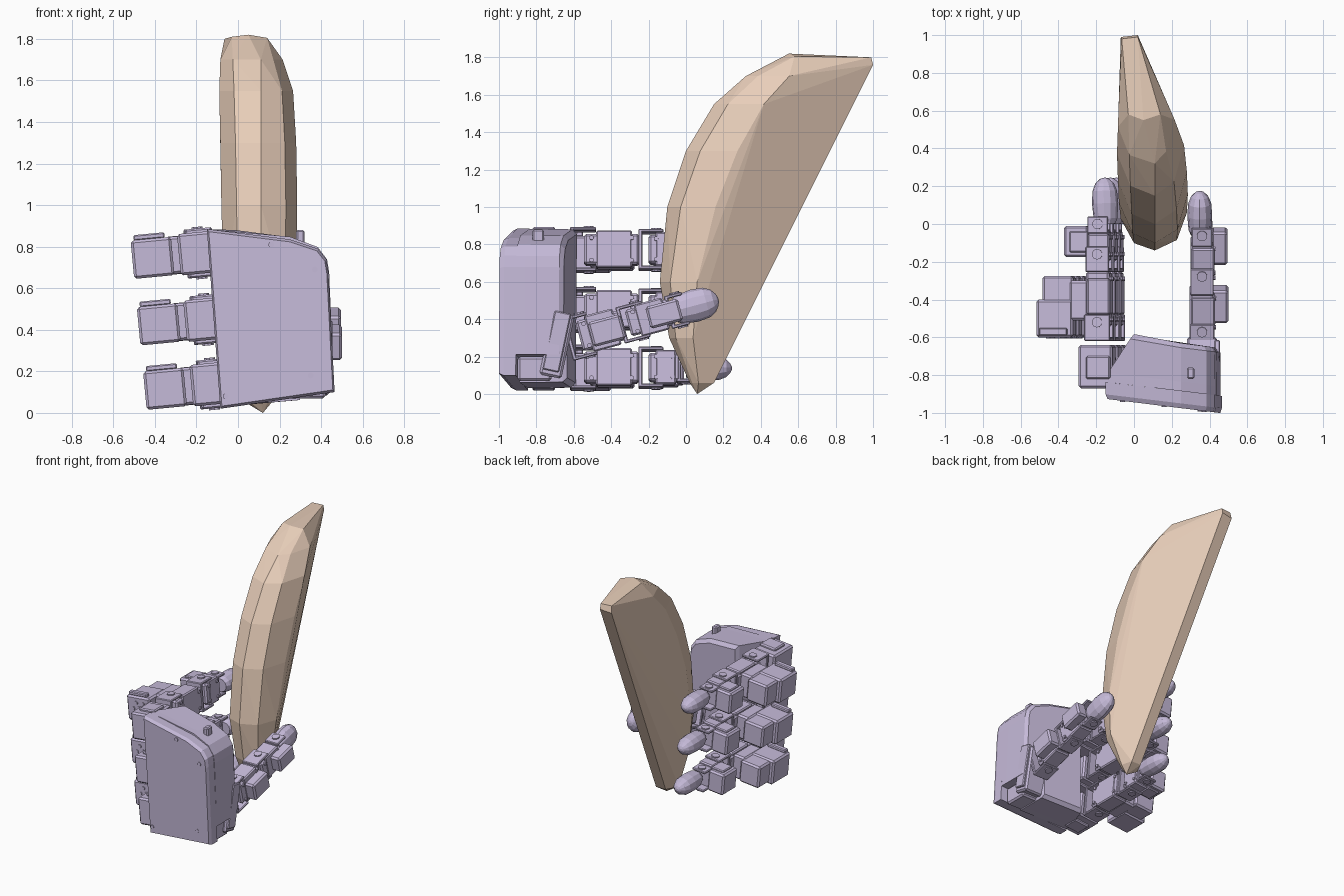
import bpy, bmesh
from math import sin, cos, pi, radians
from mathutils import Matrix, Vector

if "Cube" in bpy.data.objects:
    bpy.data.objects.remove(bpy.data.objects["Cube"])


def material(name, col):
    m = bpy.data.materials.new(name)
    m.diffuse_color = (*col, 1)
    m.use_nodes = True
    m.node_tree.nodes["Principled BSDF"].inputs["Base Color"].default_value = m.diffuse_color
    return m


LILAC = material("lilac_shell", (0.56, 0.49, 0.69))
TAN = material("tan_body", (0.81, 0.62, 0.49))


def finish(name, bm, mat, frame=Matrix()):
    bmesh.ops.recalc_face_normals(bm, faces=bm.faces)
    me = bpy.data.meshes.new(name)
    bm.to_mesh(me)
    bm.free()
    ob = bpy.data.objects.new(name, me)
    ob.matrix_world = frame
    me.materials.append(mat)
    bpy.context.collection.objects.link(ob)
    return ob


def box(name, x, y, z, frame=Matrix(), bevel=0.012):
    """Bevelled block given as min/max ranges."""
    bm = bmesh.new()
    bmesh.ops.create_cube(bm, size=1)
    for v in bm.verts:
        v.co = Vector([(a + b) / 2 + c * abs(b - a) for (a, b), c in zip((x, y, z), v.co)])
    if bevel:
        bmesh.ops.bevel(bm, geom=bm.edges[:], offset=bevel, segments=1, affect='EDGES')
    return finish(name, bm, LILAC, frame)


def disc(name, at, r, depth, axis, frame):
    bm = bmesh.new()
    rot = {'y': Matrix.Rotation(pi / 2, 4, 'X'), 'x': Matrix.Rotation(pi / 2, 4, 'Y'), 'z': Matrix()}[axis]
    bmesh.ops.create_cone(bm, cap_ends=True, segments=10, radius1=r, radius2=r, depth=depth,
                          matrix=Matrix.Translation(at) @ rot)
    return finish(name, bm, LILAC, frame)


def loft(name, rings, mat, frame=Matrix()):
    """Skin a list of equal-length point rings and cap both ends."""
    bm = bmesh.new()
    vs = [[bm.verts.new(p) for p in r] for r in rings]
    n = len(vs[0])
    for a, b in zip(vs, vs[1:]):
        for i in range(n):
            bm.faces.new((a[i], a[(i + 1) % n], b[(i + 1) % n], b[i]))
    bm.faces.new(vs[0])
    bm.faces.new(vs[-1])
    return finish(name, bm, mat, frame)


def fork(name, y0, y1, h, w, frame, web=True):
    """U-shaped bracket: cheek plates above and below, joined by a web at y0."""
    for s in (-1, 1):
        box(name + "_cheek", (-w, w), (y0, y1), sorted((s * h, s * (h - 0.018))), frame, 0.005)
        disc(name + "_pivot", (0, y1 - 0.04, s * h), 0.028, 0.016, 'z', frame)
    if web:
        box(name + "_web", (-w, w), (y0, y0 + 0.022), (-h, h), frame, 0.005)


def fingertip(name, y0, y1, w, h, frame):
    prof = [(0, .72), (.12, .9), (.45, 1), (.72, .93), (.88, .7), (.97, .36), (1, .12)]
    rings = [[(w * r * cos(i * pi / 6), y0 + t * (y1 - y0), h * r * sin(i * pi / 6)) for i in range(12)]
             for t, r in prof]
    loft(name, rings, LILAC, frame)


# ---- held wedge-shaped body: convex hull of tapering sections ----
bm = bmesh.new()
sections = [(.06, .02, .15, .02, .17), (.3, -.09, .265, -.03, .25), (.6, -.14, .415, -.07, .28),
            (1.0, -.1, .615, -.08, .285), (1.3, .0, .765, -.085, .28), (1.55, .15, .89, -.09, .265),
            (1.7, .32, .965, -.085, .215)]
for z, yf, yb, xl, xr in sections:
    d, t = yb - yf, z / 1.75
    pts = [(.11, yf), (xl + (xr - xl) * .2, yf + .07 * d), (xr - (xr - xl) * .15, yf + .1 * d),
           (xl, yf + .3 * d), (xr, yf + .36 * d), (.07 - .14 * t, yb), (.15 - .13 * t, yb)]
    for x, y in pts:
        bm.verts.new((x, y, z))
for p in [(.12, .06, 0), (-.03, .58, 1.81), (.14, .58, 1.805), (.05, .55, 1.82), (-.065, .98, 1.8),
          (.02, .99, 1.8), (-.07, .99, 1.75), (.02, 1.0, 1.76)]:
    bm.verts.new(p)
hull = bmesh.ops.convex_hull(bm, input=bm.verts[:])
junk = {g for k in ('geom_interior', 'geom_unused') for g in hull[k] if isinstance(g, bmesh.types.BMVert)}
bmesh.ops.delete(bm, geom=list(junk), context='VERTS')
bmesh.ops.dissolve_limit(bm, angle_limit=radians(3), verts=bm.verts[:], edges=bm.edges[:])
finish("held_wedge", bm, TAN)


# ---- palm: front cover plus thicker body notched for the thumb ----
def slab(name, prof, layers):
    rings = [[(max(.17 + (x - .17) * s, xmin), y - .12 * (x - .46), .45 + (z - .45) * s) for x, z in prof]
             for y, s, xmin in layers]
    loft(name, rings, LILAC)


cover = [(-.15, .885), (.25, .835), (.385, .79), (.425, .74), (.435, .68), (.465, .1), (-.085, .02)]
body = [(-.14, .885), (.25, .85), (.385, .80), (.43, .74), (.44, .68), (.46, .21), (.3, .19), (.3, .06), (-.085, .03)]
slab("palm_cover", cover, [(-1.0, .97, -1), (-.975, 1, -1), (-.91, 1, -1)])
slab("palm_body", body, [(-.91, .995, -1), (-.86, .995, -1), (-.68, .99, -.02), (-.655, .93, .0)])
box("palm_lug", (.28, .32), (-.82, -.76), (.8, .88), bevel=.008)
for x, z in [(.16, .81), (.37, .69), (.35, .18), (-.06, .08)]:
    disc("palm_screw", (x, -1.0 - .12 * (x - .46), z), .014, .012, 'y', Matrix())
for i in range(3):
    box("palm_rib", (.06 + .09 * i, .11 + .09 * i), (-.7, -.635), (.3, .8), bevel=.008)


def link(name, y0, y1, w, h, frame):
    """Servo block with stepped ends and side screws."""
    c = .22 * (y1 - y0)
    box(name, (-w, w), (y0, y1), (-h * .82, h * .82), frame)
    box(name + "_case", (-w * .9, w * 1.06), (y0 + c, y1 - c * .6), (-h, h), frame, .008)
    for s in (-1, 1):
        for y in (y0 + .04, y1 - .04):
            disc(name + "_screw", (w, y, s * h * .6), .012, .02, 'x', frame)


# ---- three fingers ----
for n, (cx, cz) in enumerate([(-.185, .77), (-.155, .45), (-.125, .14)]):
    F = Matrix.Translation((cx, 0, cz)) @ Matrix.Rotation(-.095, 4, 'Y')
    f = "finger%d_" % (n + 1)
    box(f + "knuckle_motor", (-.1, .08), (-.87, -.64), (-.1, .1), F)
    box(f + "knuckle_cap", (-.06, .07), (-.82, -.7), (-.118, .118), F, .008)
    fork(f + "knuckle_fork", -.62, -.48, .118, .068, F)
    link(f + "lower_link", -.545, -.25, .062, .1, F)
    # outboard servo with its bolt pattern
    box(f + "outer_servo", (-.325, -.13), (-.6, -.4), (-.095, .09), F)
    box(f + "outer_servo_top", (-.295, -.13), (-.42, -.275), (-.085, .08), F)
    box(f + "servo_bridge", (-.15, -.05), (-.51, -.3), (-.09, .09), F)
    box(f + "servo_rail", (-.31, -.16), (-.59, -.55), (.088, .115), F, .006)
    disc(f + "servo_hub", (-.215, -.6, 0), .022, .014, 'y', F)
    for k in range(6):
        a = k * pi / 3
        disc(f + "servo_bolt", (-.215 + .055 * cos(a), -.6, .05 * sin(a)), .013, .014, 'y', F)
    fork(f + "middle_fork", -.255, -.12, .108, .062, F)
    link(f + "upper_link", -.2, -.03, .058, .092, F)
    box(f + "upper_servo", (-.18, -.05), (-.175, -.01), (-.08, .08), F)
    box(f + "upper_servo_lid", (-.15, -.05), (-.15, -.04), (-.092, .092), F, .006)
    fork(f + "tip_fork", -.05, .04, .08, .055, F)
    fingertip(f + "tip", .0, .245, .07, .068,
              F @ Matrix.Translation((.035, 0, -.005)) @ Matrix.Rotation(.03, 4, 'Z'))

# ---- thumb, climbing forward on the other side ----
T = Matrix.Translation((.36, -.02, .455)) @ Matrix.Rotation(radians(15), 4, 'X')
B = Matrix.Translation((.37, -.69, .26)) @ Matrix.Rotation(radians(-12), 4, 'X')
box("thumb_base_motor", (-.09, .07), (-.06, .06), (-.17, .17), B)
box("thumb_base_plate", (.055, .085), (-.05, .04), (-.14, .18), B, .006)
box("thumb_base_foot", (.2, .42), (-.9, -.72), (.07, .2))
fork("thumb_root_fork", -.635, -.5, .118, .065, T)
link("thumb_lower_link", -.57, -.33, .065, .1, T)
box("thumb_lower_servo", (.05, .14), (-.51, -.33), (-.075, .06), T)
fork("thumb_middle_fork", -.345, -.2, .1, .062, T)
link("thumb_upper_link", -.3, -.06, .062, .088, T)
box("thumb_upper_servo", (.05, .135), (-.19, -.01), (-.06, .06), T)
fork("thumb_tip_fork", -.08, .02, .09, .055, T)
fingertip("thumb_tip", -.04, .2, .066, .088, T @ Matrix.Translation((-.012, 0, 0)))
